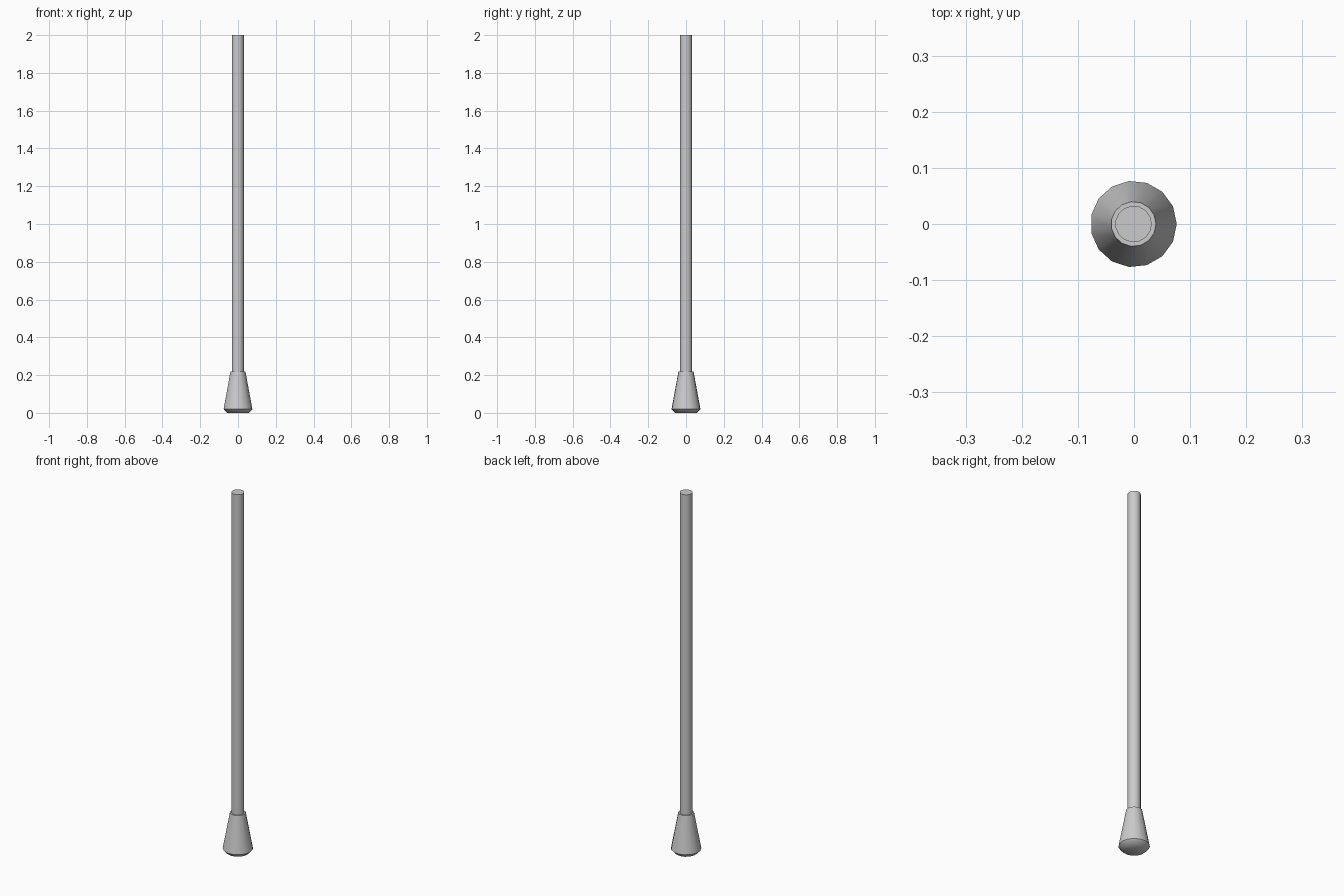
import bpy, bmesh, math

if "Cube" in bpy.data.objects:
    bpy.data.objects.remove(bpy.data.objects["Cube"])

SIDES = 15
SHIFT = -0.0008  # centres the odd-sided outline on x = 0


def lathe(name, profile):
    """Revolve (radius, z) rings around z, capping both ends."""
    bm = bmesh.new()
    rings = []
    for r, z in profile:
        rings.append([bm.verts.new((SHIFT + r * math.cos(math.tau * i / SIDES),
                                    r * math.sin(math.tau * i / SIDES), z))
                      for i in range(SIDES)])
    for a, b in zip(rings, rings[1:]):
        for i in range(SIDES):
            j = (i + 1) % SIDES
            bm.faces.new((a[i], a[j], b[j], b[i]))
    bm.faces.new(rings[0][::-1])
    bm.faces.new(rings[-1])
    mesh = bpy.data.meshes.new(name)
    bm.to_mesh(mesh)
    bm.free()
    obj = bpy.data.objects.new(name, mesh)
    bpy.context.collection.objects.link(obj)
    bpy.ops.object.select_all(action='DESELECT')
    obj.select_set(True)
    bpy.context.view_layer.objects.active = obj
    bpy.ops.object.shade_smooth_by_angle(angle=math.radians(50))
    return obj


# Tapered foot with a chamfered underside
lathe("foot", [(0.058, 0.0), (0.077, 0.02), (0.04, 0.22)])

# Long straight pole standing in the foot
lathe("pole", [(0.0325, 0.21), (0.0325, 2.0)])
